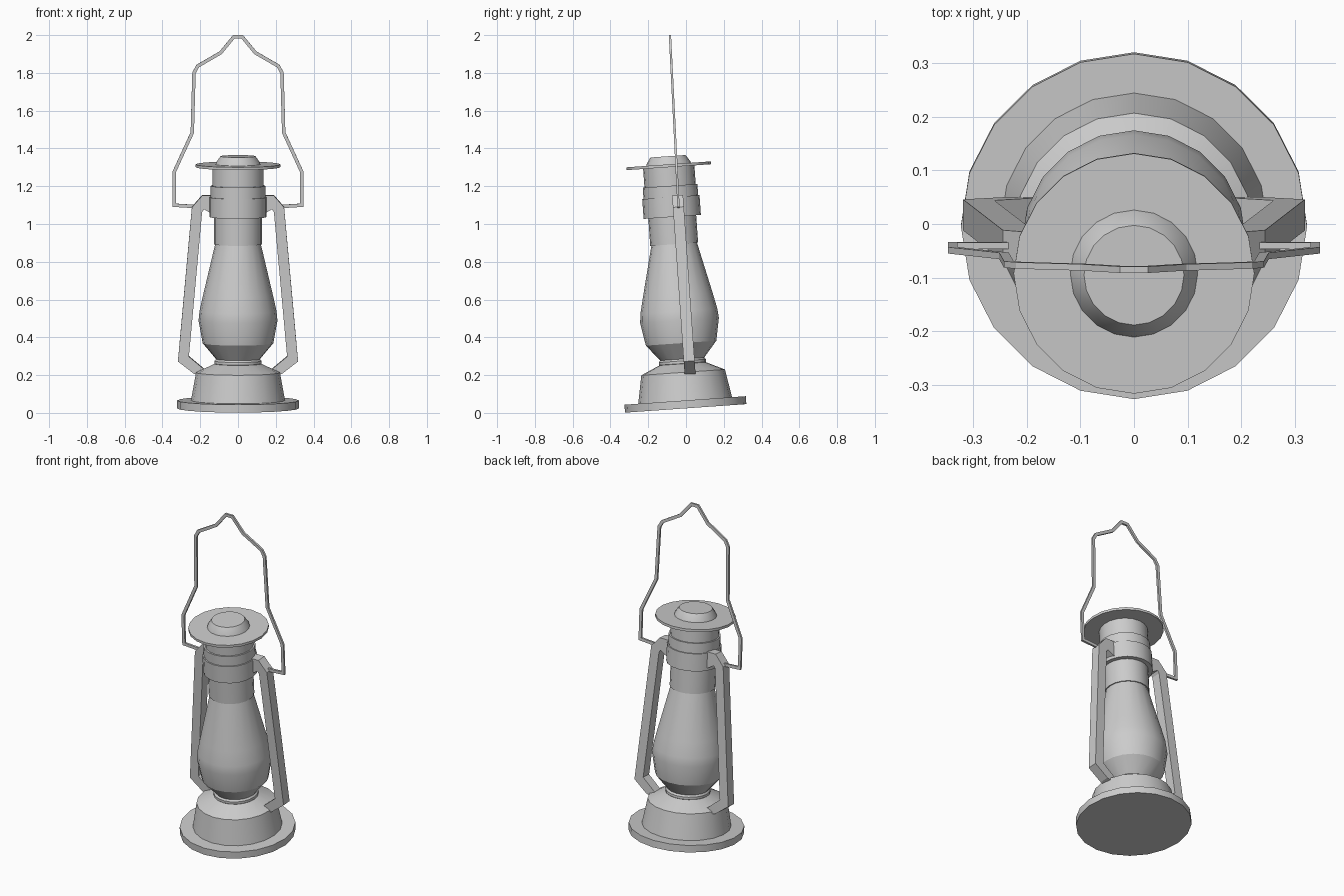
import bpy, bmesh, math
from mathutils import Vector

if "Cube" in bpy.data.objects:
    bpy.data.objects.remove(bpy.data.objects["Cube"])

TILT = 0.07      # whole lantern leans back a little
SIDES = 20


def finish(name, bm, tilt):
    bmesh.ops.recalc_face_normals(bm, faces=bm.faces)
    me = bpy.data.meshes.new(name)
    bm.to_mesh(me)
    bm.free()
    ob = bpy.data.objects.new(name, me)
    bpy.context.collection.objects.link(ob)
    ob.rotation_euler.x = tilt
    return ob


def lathe(name, profile):
    """Closed turned part from (radius, height) points."""
    bm = bmesh.new()
    rings = []
    for r, z in profile:
        rings.append([bm.verts.new((r * math.cos(i * math.tau / SIDES),
                                    r * math.sin(i * math.tau / SIDES), z))
                      for i in range(SIDES)])
    for a, b in zip(rings, rings[1:]):
        for i in range(SIDES):
            j = (i + 1) % SIDES
            bm.faces.new((a[i], a[j], b[j], b[i]))
    bm.faces.new(rings[0])
    bm.faces.new(rings[-1])
    ob = finish(name, bm, TILT)
    bpy.context.view_layer.objects.active = ob
    ob.select_set(True)
    bpy.ops.object.shade_smooth_by_angle(angle=math.radians(25))
    ob.select_set(False)
    return ob


def strip(name, side_a, side_b, y0, y1, tilt):
    """Bent flat bar between two matching (x, z) outlines, from y0 to y1."""
    bm = bmesh.new()
    rings = [[bm.verts.new((x, y, z)) for (x, z), y in
              ((a, y0), (b, y0), (b, y1), (a, y1))]
             for a, b in zip(side_a, side_b)]
    for p, q in zip(rings, rings[1:]):
        for i in range(4):
            j = (i + 1) % 4
            bm.faces.new((p[i], p[j], q[j], q[i]))
    bm.faces.new(rings[0])
    bm.faces.new(rings[-1])
    return finish(name, bm, tilt)


# base and fuel tank
lathe("base_plate", [(0.322, 0.024), (0.322, 0.066)])
lathe("fuel_tank", [(0.25, 0.06), (0.222, 0.215), (0.12, 0.262)])
lathe("burner_ring", [(0.11, 0.245), (0.125, 0.262), (0.125, 0.276),
                      (0.115, 0.288)])

# glass globe
lathe("globe", [(0.112, 0.28), (0.187, 0.37), (0.209, 0.49), (0.204, 0.54),
                (0.185, 0.625), (0.12, 0.9)])

# chimney with its collars
lathe("chimney", [(0.127, 0.895), (0.127, 1.045)])
lathe("wide_collar", [(0.152, 1.04), (0.152, 1.145)])
lathe("upper_collar", [(0.145, 1.14), (0.145, 1.205)])
lathe("chimney_top", [(0.136, 1.2), (0.136, 1.315)])
lathe("cap_brim", [(0.224, 1.304), (0.224, 1.319)])
lathe("cap_crown", [(0.121, 1.31), (0.116, 1.328), (0.093, 1.362)])

# side arms
arm = strip("side_arm",
            [(0.17, 0.19), (0.235, 0.208), (0.318, 0.272), (0.244, 1.09),
             (0.19, 1.152), (0.13, 1.152)],
            [(0.15, 0.215), (0.175, 0.227), (0.26, 0.298), (0.19, 1.065),
             (0.18, 1.08), (0.13, 1.05)],
            0.007, 0.065, TILT)
arm.modifiers.new("mirror", 'MIRROR')

# wire handle
half = [(0.0, 1.993), (0.022, 1.993), (0.092, 1.908), (0.213, 1.838),
        (0.233, 1.802), (0.242, 1.485), (0.337, 1.278), (0.337, 1.1),
        (0.225, 1.093)]
path = [Vector(p) for p in half]
inner, outer = [], []
for i, p in enumerate(path):
    d0 = (p - path[max(i - 1, 0)]) or Vector((0, 0))
    d1 = (path[min(i + 1, len(path) - 1)] - p) or Vector((0, 0))
    n0 = Vector((-d0.y, d0.x)).normalized()
    n1 = Vector((-d1.y, d1.x)).normalized()
    n = (n0 + n1).normalized()
    k = 0.009 / max(n.dot(n1 if n1.length else n0), 0.5)
    inner.append(p - n * k)
    outer.append(p + n * k)
handle = strip("wire_handle", inner, outer, 0.011, 0.023, 0.05)
handle.location = (0, -0.002, 0)
handle.modifiers.new("mirror", 'MIRROR')
